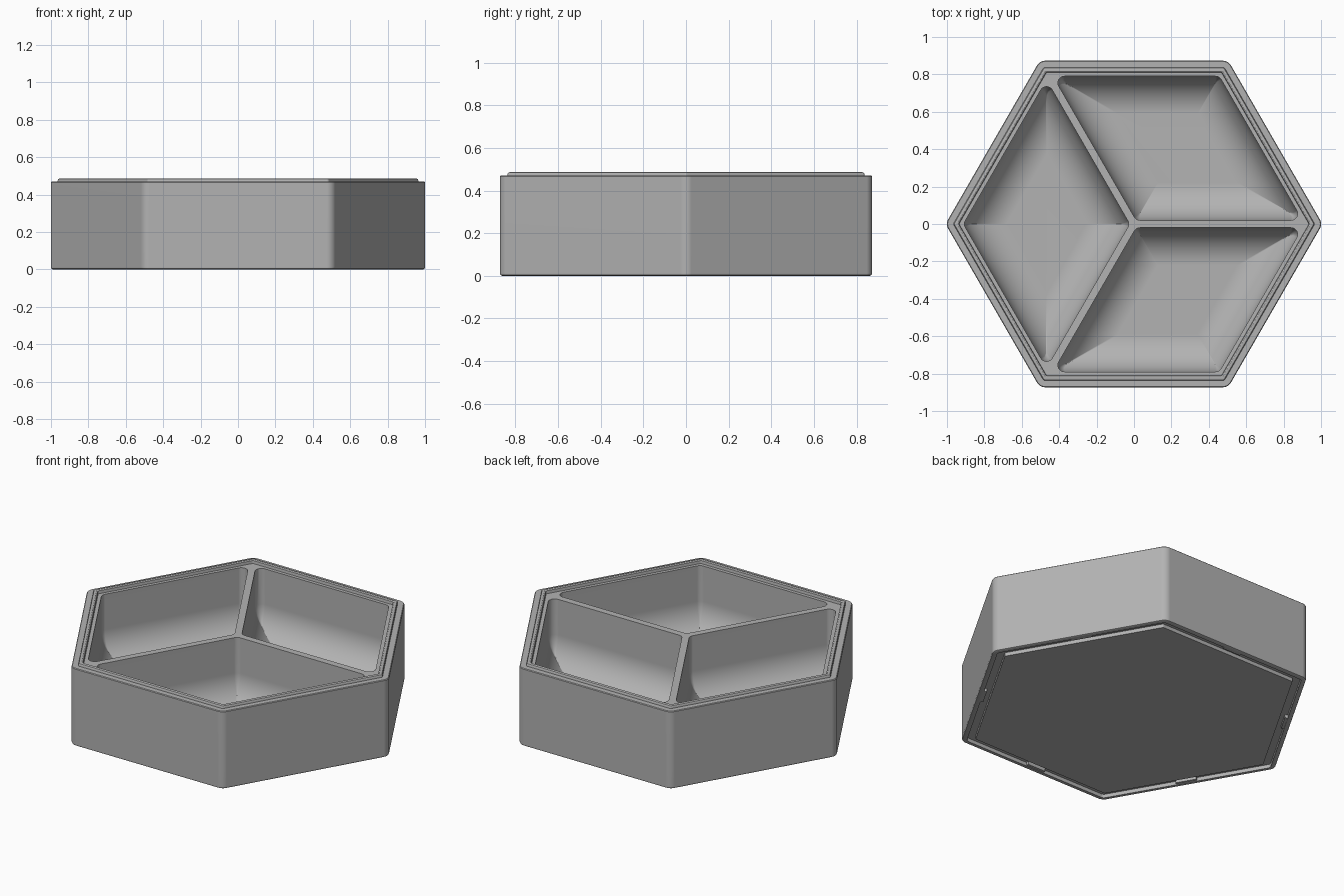
import bpy, bmesh, math
from mathutils import Vector, Matrix

cube = bpy.data.objects.get("Cube")
if cube:
    bpy.data.objects.remove(cube, do_unlink=True)

grey = bpy.data.materials.new("plain grey")
grey.use_nodes = True
grey.diffuse_color = (0.45, 0.45, 0.45, 1)
grey.node_tree.nodes["Principled BSDF"].inputs["Base Color"].default_value = grey.diffuse_color

ARC = 6            # segments per rounded corner
COS30 = math.cos(math.pi / 6)


def outline(corners, inset, radius):
    """Counter-clockwise polygon, moved inward and given rounded corners."""
    points = []
    n = len(corners)
    for i, p in enumerate(corners):
        u = (corners[i - 1] - p).normalized()
        v = (corners[(i + 1) % n] - p).normalized()
        centre = p + (u + v) * (inset + radius) / math.sin(u.angle(v))
        n_in, n_out = Vector((-u.y, u.x)), Vector((v.y, -v.x))
        for k in range(ARC + 1):
            points.append(centre + n_in.lerp(n_out, k / ARC).normalized() * radius)
    return points


def ring(bm, points, z):
    return [bm.verts.new((p.x, p.y, z)) for p in points]


def loft(bm, rings):
    for a, b in zip(rings, rings[1:]):
        for i in range(len(a)):
            j = (i + 1) % len(a)
            bm.faces.new((a[i], a[j], b[j], b[i]))


def rim_edges(bm, verts):
    return [bm.edges.get((verts[i - 1], verts[i])) for i in range(len(verts))]


def finish(bm, name):
    bmesh.ops.recalc_face_normals(bm, faces=bm.faces)
    mesh = bpy.data.meshes.new(name)
    bm.to_mesh(mesh)
    bm.free()
    mesh.materials.append(grey)
    obj = bpy.data.objects.new(name, mesh)
    bpy.context.collection.objects.link(obj)
    bpy.ops.object.select_all(action='DESELECT')
    obj.select_set(True)
    bpy.context.view_layer.objects.active = obj
    bpy.ops.object.shade_smooth_by_angle(angle=math.radians(30))
    obj.modifiers.new("even shading", 'WEIGHTED_NORMAL').keep_sharp = True
    return obj


# Outer shell: base plate, stacking groove, wall, then raised lip (apothem, height)
SIDE = 0.873
LEDGE = 0.465
profile = [(0.80, 0), (0.80, 0.022), (0.845, 0.022), (0.845, 0), (0.863, 0),
           (0.87, 0.004), (SIDE, 0.012), (SIDE, 0.466), (0.869, 0.47),
           (0.837, 0.47), (0.836, 0.479), (0.833, 0.484), (0.827, 0.486),
           (0.818, 0.486), (0.812, 0.482), (0.81, LEDGE)]
hexagon = [Vector((math.cos(k * math.pi / 3), math.sin(k * math.pi / 3))) * SIDE / COS30
           for k in range(6)]

bm = bmesh.new()
shell = []
for apothem, z in profile:
    inset = SIDE - apothem
    shell.append(ring(bm, outline(hexagon, inset, max(0.05 - inset, 0.006)), z))
loft(bm, shell)
bm.faces.new(shell[0])
top_edges = rim_edges(bm, shell[-1])

# Three rhombic compartments with a wide fillet between wall and floor
WALL, RIB = 0.79, 0.02
FILLET, FLOOR, STEPS = 0.2, 0.05, 10


def corner(s, y):
    return Vector(((s - y / 2) / COS30, y))


rhombus = [corner(RIB, RIB), corner(WALL, RIB), corner(WALL, WALL), corner(RIB, WALL)]
sections = [(0, LEDGE)]
for k in range(STEPS + 1):
    a = k / STEPS * math.pi / 2
    sections.append((FILLET * (1 - math.cos(a)), FLOOR + FILLET * (1 - math.sin(a))))

for turn in range(3):
    spin = Matrix.Rotation(turn * math.tau / 3, 2)
    corners = [spin @ c for c in rhombus]
    rings = [ring(bm, outline(corners, d, max(0.035 - d, 0.003)), z) for d, z in sections]
    loft(bm, rings)
    bm.faces.new(rings[-1])
    top_edges += rim_edges(bm, rings[0])

# Flat top of the ribs and inner ledge, around the compartment openings
bmesh.ops.triangle_fill(bm, edges=top_edges, use_beauty=True, normal=(0, 0, 1))
finish(bm, "tray_body")

# Small catches in the middle of each side of the stacking groove
bm = bmesh.new()
for k in range(6):
    place = (Matrix.Rotation((k + 0.5) * math.pi / 3, 4, 'Z')
             @ Matrix.Translation((0.838, 0, 0.013))
             @ Matrix.Diagonal((0.018, 0.12, 0.02, 1)))
    bmesh.ops.create_cube(bm, size=1, matrix=place)
finish(bm, "groove_catches")
